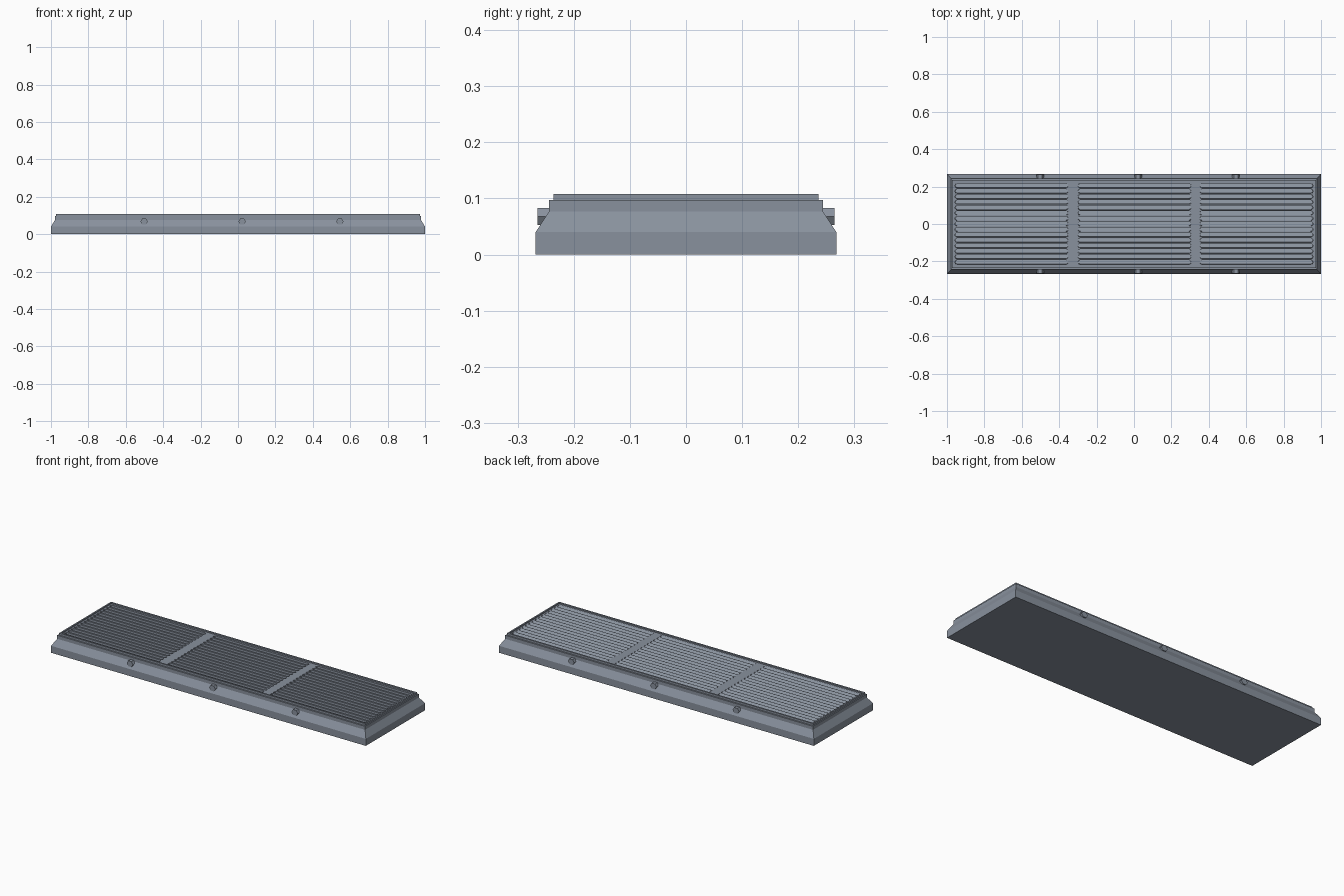
import bpy, bmesh, math
from mathutils import Matrix

if "Cube" in bpy.data.objects:
    bpy.data.objects.remove(bpy.data.objects["Cube"])

# Blue-grey painted metal
metal = bpy.data.materials.new("blue_grey_metal")
metal.diffuse_color = (0.25, 0.285, 0.34, 1)
metal.use_nodes = True
metal.node_tree.nodes["Principled BSDF"].inputs["Base Color"].default_value = metal.diffuse_color


def to_object(name, bm):
    bmesh.ops.recalc_face_normals(bm, faces=bm.faces[:])
    mesh = bpy.data.meshes.new(name)
    bm.to_mesh(mesh)
    bm.free()
    mesh.materials.append(metal)
    obj = bpy.data.objects.new(name, mesh)
    bpy.context.collection.objects.link(obj)
    return obj


def prism(bm, outline, thick, matrix):
    """Extruded outline, centred on its own z."""
    rings = [[bm.verts.new(matrix @ Matrix.Translation((x, y, z)).to_translation())
              for x, y in outline] for z in (-thick / 2, thick / 2)]
    bm.faces.new(rings[0][::-1])
    bm.faces.new(rings[1])
    n = len(outline)
    for i in range(n):
        j = (i + 1) % n
        bm.faces.new((rings[0][i], rings[0][j], rings[1][j], rings[1][i]))


def stadium(length, width, seg=5):
    """Outline of a round-ended bar along x."""
    r = width / 2
    return [(side * (length / 2 - r) + r * math.cos(start + math.pi * i / seg),
             r * math.sin(start + math.pi * i / seg))
            for side, start in ((1, -math.pi / 2), (-1, math.pi / 2)) for i in range(seg + 1)]


# Housing: stacked rectangles, with sloped sides, stepped rim and sunken panel
levels = [(1.0, 0.268, 0.0), (1.0, 0.268, 0.040), (0.978, 0.244, 0.077),
          (0.978, 0.244, 0.097), (0.972, 0.236, 0.097), (0.972, 0.236, 0.108),
          (0.964, 0.227, 0.108), (0.964, 0.227, 0.101)]
bm = bmesh.new()
rings = [[bm.verts.new((sx * x, sy * y, z)) for sx, sy in ((-1, -1), (1, -1), (1, 1), (-1, 1))]
         for x, y, z in levels]
bm.faces.new(rings[0][::-1])
bm.faces.new(rings[-1])
for a, b in zip(rings, rings[1:]):
    for i in range(4):
        j = (i + 1) % 4
        bm.faces.new((a[i], a[j], b[j], b[i]))
housing = to_object("housing", bm)

# Three banks of round-ended slots, each holding a tilted louvre
COUNT, PITCH, LENGTH = 15, 0.0292, 0.606
slots, louvres = bmesh.new(), bmesh.new()
for cx in (-0.654, 0.003, 0.654):
    for k in range(COUNT):
        y = (k - (COUNT - 1) / 2) * PITCH
        prism(slots, stadium(LENGTH, 0.023), 0.04, Matrix.Translation((cx, y, 0.105)))
        prism(louvres, stadium(LENGTH - 0.002, 0.024), 0.003,
              Matrix.Translation((cx, y, 0.096)) @ Matrix.Rotation(math.radians(-30), 4, 'X'))
cutter = to_object("slot_cutter", slots)
cutter.hide_render = True
to_object("louvres", louvres)

# Cut the slots, then discard the cutter
mod = housing.modifiers.new("slots", 'BOOLEAN')
mod.operation = 'DIFFERENCE'
mod.solver = 'EXACT'
mod.object = cutter
bpy.context.view_layer.objects.active = housing
bpy.ops.object.modifier_apply(modifier=mod.name)
bpy.data.objects.remove(cutter)

# Hexagonal bolts along both long sides, flats on top and bottom
hexagon = [(0.02 * math.cos(i * math.pi / 3), 0.0178 * math.sin(i * math.pi / 3))
           for i in range(6)]
bm = bmesh.new()
for x in (-0.502, 0.022, 0.545):
    for s in (-1, 1):
        prism(bm, hexagon, 0.03, Matrix.Translation((x, s * 0.25, 0.068))
              @ Matrix.Rotation(math.pi / 2, 4, 'X'))
to_object("side_bolts", bm)
